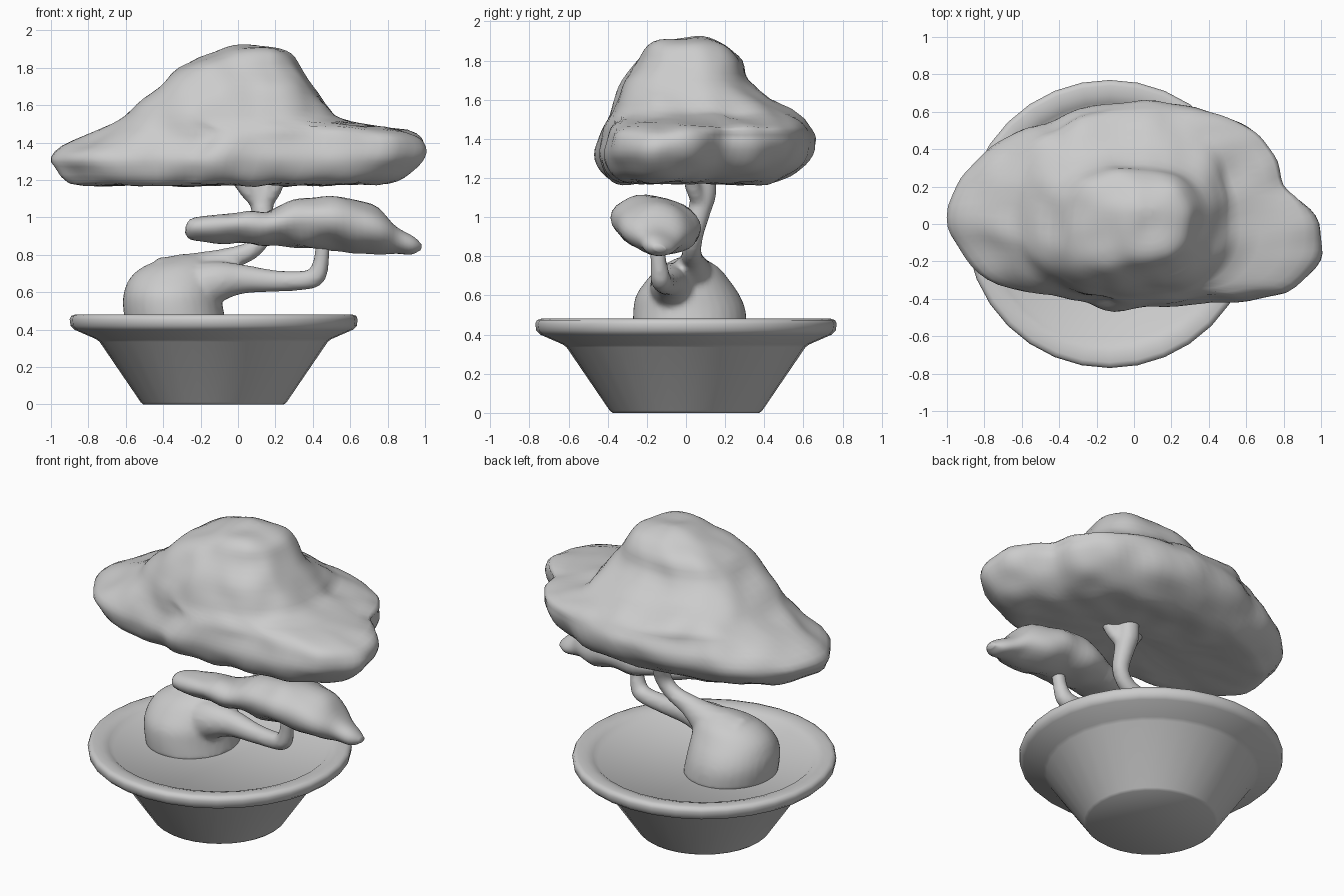
import bpy, bmesh, math
from mathutils import Vector, noise

if "Cube" in bpy.data.objects:
    bpy.data.objects.remove(bpy.data.objects["Cube"])


def spline(pts, n, closed=False):
    """Catmull-Rom resampling of tuples, n samples per span."""
    out, m = [], len(pts)
    get = (lambda i: pts[i % m]) if closed else (lambda i: pts[max(0, min(m - 1, i))])
    for i in range(m if closed else m - 1):
        for k in range(n):
            t = k / n
            out.append(tuple(0.5 * (2 * b + (c - a) * t + (2 * a - 5 * b + 4 * c - d) * t * t
                                    + (3 * b - a - 3 * c + d) * t ** 3)
                             for a, b, c, d in zip(get(i - 1), get(i), get(i + 1), get(i + 2))))
    if not closed:
        out.append(tuple(pts[-1]))
    return out


def loft(bm, rings):
    """Skin a list of point rings and close both ends."""
    vs = [[bm.verts.new(p) for p in r] for r in rings]
    n = len(vs[0])
    for a, b in zip(vs, vs[1:]):
        for i in range(n):
            j = (i + 1) % n
            bm.faces.new((a[i], a[j], b[j], b[i]))
    bm.faces.new(vs[0][::-1])
    bm.faces.new(vs[-1])


def finish(bm, name, bumps=0.0, scale=4.0, angle=None):
    bmesh.ops.recalc_face_normals(bm, faces=bm.faces)
    bm.normal_update()
    if bumps:
        moves = [(v, v.normal * bumps * noise.noise(v.co * scale)) for v in bm.verts]
        for v, d in moves:
            v.co += d
    me = bpy.data.meshes.new(name)
    bm.to_mesh(me)
    bm.free()
    ob = bpy.data.objects.new(name, me)
    bpy.context.collection.objects.link(ob)
    me.shade_smooth()
    if angle:
        bpy.ops.object.select_all(action='DESELECT')
        ob.select_set(True)
        bpy.context.view_layer.objects.active = ob
        bpy.ops.object.shade_smooth_by_angle(angle=math.radians(angle))
    return ob


def circle(cx, cy, z, r, n=32):
    return [(cx + r * math.cos(2 * math.pi * i / n), cy + r * math.sin(2 * math.pi * i / n), z)
            for i in range(n)]


def tube(bm, path, n=16):
    """Round tube through (x, y, z, radius) points."""
    pts = spline(path, 6)
    rings, side = [], Vector((0, 1, 0))
    for i, p in enumerate(pts):
        a, b = pts[max(0, i - 1)], pts[min(len(pts) - 1, i + 1)]
        t = (Vector(b[:3]) - Vector(a[:3])).normalized()
        side = (side - t * side.dot(t)).normalized()
        up = t.cross(side)
        rings.append([Vector(p[:3]) + p[3] * (side * math.cos(k * 2 * math.pi / n)
                      + up * math.sin(k * 2 * math.pi / n)) for k in range(n)])
    loft(bm, rings)


# Pot with rounded rim dipping to the sunken soil
bm = bmesh.new()
profile = [(0.375, 0), (0.39, 0.012), (0.61, 0.335), (0.63, 0.35), (0.745, 0.4), (0.765, 0.42),
           (0.77, 0.455), (0.762, 0.474), (0.74, 0.481), (0.69, 0.478), (0.65, 0.465), (0.62, 0.44)]
loft(bm, [circle(-0.13, 0, z, r) for r, z in profile])
finish(bm, "pot", angle=50)

# Trunk: swollen base, leaning stem with a small fork, and a side branch, fused together
bm = bmesh.new()
base = [(0.42, -0.6, -0.06, -0.27, 0.31), (0.52, -0.615, -0.08, -0.27, 0.305),
        (0.6, -0.61, -0.09, -0.255, 0.275), (0.68, -0.575, -0.1, -0.2, 0.22),
        (0.74, -0.5, -0.12, -0.14, 0.17), (0.785, -0.38, -0.16, -0.06, 0.1),
        (0.805, -0.3, -0.2, 0.0, 0.06)]
rings = []
for z, x0, x1, y0, y1 in spline(base, 4):
    rings.append([((x0 + x1) / 2 + (x1 - x0) / 2 * math.cos(k * math.pi / 16),
                   (y0 + y1) / 2 + (y1 - y0) / 2 * math.sin(k * math.pi / 16), z) for k in range(32)])
loft(bm, rings)
tube(bm, [(-0.36, 0.02, 0.63, 0.17), (-0.2, 0.03, 0.705, 0.115), (-0.05, 0.03, 0.775, 0.065),
          (0.07, 0.03, 0.825, 0.05), (0.135, 0.04, 0.91, 0.05), (0.13, 0.07, 1.04, 0.06),
          (0.12, 0.09, 1.12, 0.065), (0.12, 0.09, 1.22, 0.065)])
tube(bm, [(0.13, 0.08, 1.06, 0.045), (0.05, 0.05, 1.14, 0.04), (0.0, 0.03, 1.21, 0.04)])
tube(bm, [(0.13, 0.08, 1.06, 0.045), (0.19, 0.04, 1.14, 0.04), (0.22, 0.02, 1.21, 0.04)])
tube(bm, [(-0.28, -0.03, 0.6, 0.16), (-0.12, -0.07, 0.655, 0.115), (0.02, -0.08, 0.67, 0.08),
          (0.2, -0.1, 0.66, 0.058), (0.36, -0.12, 0.665, 0.052), (0.42, -0.13, 0.69, 0.052),
          (0.445, -0.14, 0.77, 0.042), (0.455, -0.15, 0.88, 0.04)])
trunk = finish(bm, "trunk")
rm = trunk.modifiers.new("fuse", 'REMESH')
rm.mode, rm.voxel_size, rm.use_smooth_shade = 'VOXEL', 0.016, True
sm = trunk.modifiers.new("soften", 'SMOOTH')
sm.factor, sm.iterations = 0.5, 4

# Large upper canopy: plan outline fitted into a box per height, rounder towards the top
outline = [(-1.0, 0.0), (-0.95, 0.22), (-0.84, 0.36), (-0.67, 0.48), (-0.5, 0.55), (-0.28, 0.63),
           (0, 0.66), (0.3, 0.63), (0.5, 0.56), (0.65, 0.47), (0.73, 0.36), (0.78, 0.2),
           (0.93, 0.08), (1.0, -0.08), (0.97, -0.22), (0.8, -0.36), (0.55, -0.41), (0.3, -0.42),
           (0.05, -0.44), (-0.15, -0.45), (-0.28, -0.4), (-0.5, -0.37), (-0.78, -0.28), (-0.92, -0.13)]
plan = [(x, (y - 0.105) / 0.555) for x, y in spline(outline, 4, True)]
levels = [(1.18, 0.0, 0.1, 0.0, 0.08), (1.175, -0.5, 0.4, -0.2, 0.25),
          (1.175, -0.86, 0.68, -0.34, 0.41), (1.2, -0.93, 0.85, -0.4, 0.5),
          (1.25, -0.97, 0.94, -0.44, 0.59), (1.32, -1.0, 1.0, -0.46, 0.64),
          (1.4, -0.89, 1.0, -0.44, 0.655), (1.46, -0.76, 0.92, -0.42, 0.63),
          (1.52, -0.64, 0.58, -0.39, 0.58), (1.6, -0.54, 0.48, -0.36, 0.43),
          (1.7, -0.42, 0.4, -0.32, 0.32), (1.8, -0.32, 0.33, -0.25, 0.29),
          (1.87, -0.16, 0.28, -0.19, 0.23), (1.91, -0.06, 0.19, -0.1, 0.16),
          (1.93, 0.04, 0.1, 0.03, 0.08)]
bm = bmesh.new()
rings = []
for z, x0, x1, y0, y1 in spline(levels, 3):
    t = max(0.0, min(1.0, (z - 1.42) / 0.15))
    ring = []
    for u, v in plan:
        a = math.atan2(v, u)
        e = [math.copysign(abs(f(a)) ** 0.76, f(a)) for f in (math.cos, math.sin)]
        u, v = u + (e[0] - u) * t, v + (e[1] - v) * t
        ring.append(((x0 + x1) / 2 + (x1 - x0) / 2 * u, (y0 + y1) / 2 + (y1 - y0) / 2 * v, z))
    rings.append(ring)
loft(bm, rings)
finish(bm, "upper_foliage", 0.02, 6)

# Small lower foliage pad, lofted along x
pad = [(-0.285, -0.25, 0.03, 0.91, 0.95), (-0.23, -0.24, 0.09, 0.875, 1.0),
       (0.0, -0.21, 0.14, 0.87, 1.025), (0.15, -0.18, 0.18, 0.85, 1.03),
       (0.3, -0.16, 0.21, 0.84, 1.08), (0.45, -0.15, 0.225, 0.83, 1.11),
       (0.6, -0.15, 0.215, 0.82, 1.105), (0.75, -0.15, 0.17, 0.805, 1.05),
       (0.85, -0.14, 0.11, 0.8, 0.95), (0.93, -0.14, 0.07, 0.795, 0.895),
       (0.98, -0.13, 0.03, 0.82, 0.855)]
bm = bmesh.new()
rings = []
for x, y, r, z0, z1 in spline(pad, 4):
    ring = []
    for k in range(28):
        a = 2 * math.pi * k / 28
        c, s = math.cos(a), math.sin(a)
        ring.append((x, y + r * c, (z0 + z1) / 2 + (z1 - z0) / 2 * s - 0.12 * r * c))
    rings.append(ring)
loft(bm, rings)
finish(bm, "lower_foliage", 0.02, 7)
